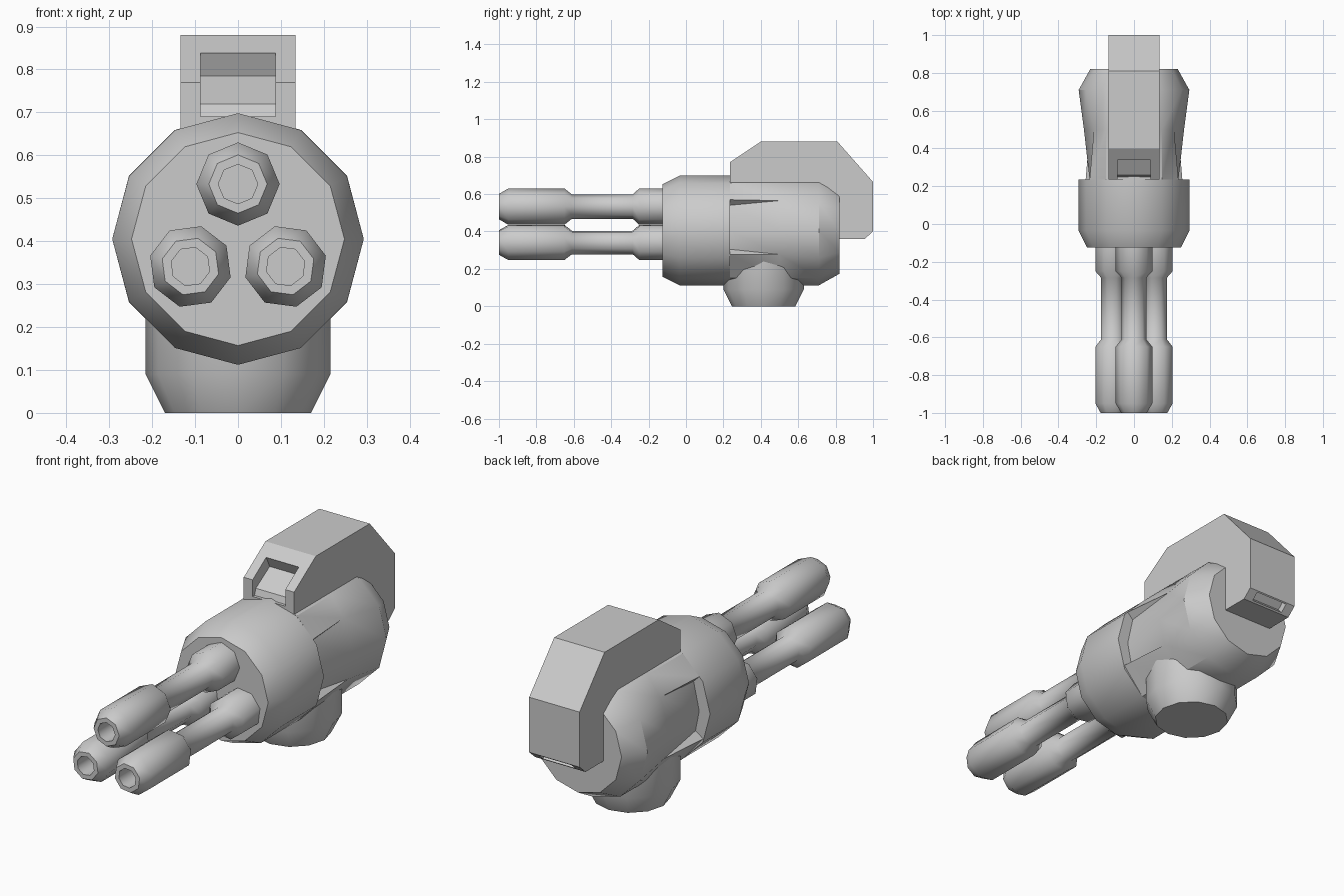
import bpy, bmesh
from math import sin, cos, pi, radians
from mathutils import Vector

if "Cube" in bpy.data.objects:
    bpy.data.objects.remove(bpy.data.objects["Cube"])

AXIS_Z = 0.405   # height of the gun's centre line


def finish(bm, name, angle=None):
    bmesh.ops.remove_doubles(bm, verts=bm.verts, dist=1e-4)
    bmesh.ops.recalc_face_normals(bm, faces=bm.faces)
    mesh = bpy.data.meshes.new(name)
    bm.to_mesh(mesh)
    bm.free()
    ob = bpy.data.objects.new(name, mesh)
    bpy.context.collection.objects.link(ob)
    if angle:
        bpy.ops.object.select_all(action='DESELECT')
        ob.select_set(True)
        bpy.context.view_layer.objects.active = ob
        bpy.ops.object.shade_smooth_by_angle(angle=radians(angle))
    return ob


def loft(name, rings, angle=None, start_cap=True):
    """Skin a list of equal-length point rings and cap the ends."""
    bm = bmesh.new()
    vs = [[bm.verts.new(p) for p in ring] for ring in rings]
    n = len(vs[0])
    for a, b in zip(vs, vs[1:]):
        for i in range(n):
            j = (i + 1) % n
            bm.faces.new((a[i], a[j], b[j], b[i]))
    if start_cap:
        bm.faces.new(vs[0])
    bm.faces.new(vs[-1])
    return finish(bm, name, angle)


def circle_y(y, r, n, cx=0, cz=AXIS_Z, turn=0):
    return [Vector((cx + r * cos(turn + 2 * pi * i / n), y,
                    cz + r * sin(turn + 2 * pi * i / n))) for i in range(n)]


def slab(name, profile, half_width):
    """Extrude a (y, z) profile across x."""
    return loft(name, [[(x, y, z) for y, z in profile]
                       for x in (-half_width, half_width)])


# Front drum
loft("front_drum", [circle_y(y, r, 12) for y, r in
                    ((-0.125, 0.248), (-0.035, 0.293), (0.235, 0.293))], 35)


# Rear housing, with side recesses that fade out towards the back
def housing_ring(y, up_out, up_in, mid, low_in, low_out, s=1.0):
    half = [(0, 0.293), (0.147, 0.254), up_out, up_in, (mid, 0),
            low_in, low_out, (0.147, -0.254), (0, -0.293)]
    pts = half + [(-x, z) for x, z in half[-2:0:-1]]
    return [(x * s, y, AXIS_Z + z * s) for x, z in pts]


top, low = (0.254, 0.147), (0.254, -0.147)
loft("rear_housing", [
    housing_ring(0.235, (0.235, 0.165), (0.205, 0.135), 0.235, (0.215, -0.1), (0.256, -0.128)),
    housing_ring(0.50, (0.212, 0.16), (0.212, 0.16), 0.265, (0.234, -0.128), (0.234, -0.128)),
    housing_ring(0.71, top, top, 0.293, low, low),
    housing_ring(0.82, top, top, 0.293, low, low, 0.79)], 35, start_cap=False)

# Swivel mount underneath
loft("swivel_mount", [[(r * cos(i * pi / 6), 0.415 + r * sin(i * pi / 6), z) for i in range(12)]
                      for z, r in ((0, 0.17), (0.09, 0.215), (0.3, 0.215))], 35)

# Three barrels, each with a collar, thin tube, muzzle and bore
barrel = ((-0.10, 0.097), (-0.25, 0.097), (-0.285, 0.065), (-0.61, 0.065), (-0.65, 0.097),
          (-0.95, 0.097), (-1.0, 0.068), (-1.0, 0.046), (-0.88, 0.046))
for k in range(3):
    a = pi / 2 + k * 2 * pi / 3
    loft(f"barrel_{k + 1}", [circle_y(y, r, 8, 0.128 * cos(a), AXIS_Z + 0.128 * sin(a), a)
                             for y, r in barrel], 48)

# Feed box on top, wrapping over the back
box = slab("feed_box", [(0.235, 0.60), (0.235, 0.77), (0.40, 0.88), (0.81, 0.88), (1.0, 0.665),
                        (1.0, 0.40), (0.955, 0.36), (0.78, 0.36), (0.70, 0.60)], 0.134)

# Slots cut in the front slope and the lower rear edge of the box
front_slot = slab("front_slot_cutter", [(0.15, 0.69), (0.25, 0.69), (0.26, 0.72), (0.365, 0.785),
                                        (0.34, 0.836), (0.30, 0.90), (0.15, 0.90)], 0.087)
rear_slot = slab("rear_slot_cutter", [(0.965, 0.30), (0.965, 0.363), (0.94, 0.39), (0.97, 0.42),
                                      (0.997, 0.393), (1.08, 0.36)], 0.087)
for cutter in (front_slot, rear_slot):
    mod = box.modifiers.new(cutter.name, 'BOOLEAN')
    mod.operation = 'DIFFERENCE'
    mod.solver = 'EXACT'
    mod.object = cutter
    cutter.hide_render = True
    cutter.hide_set(True)
